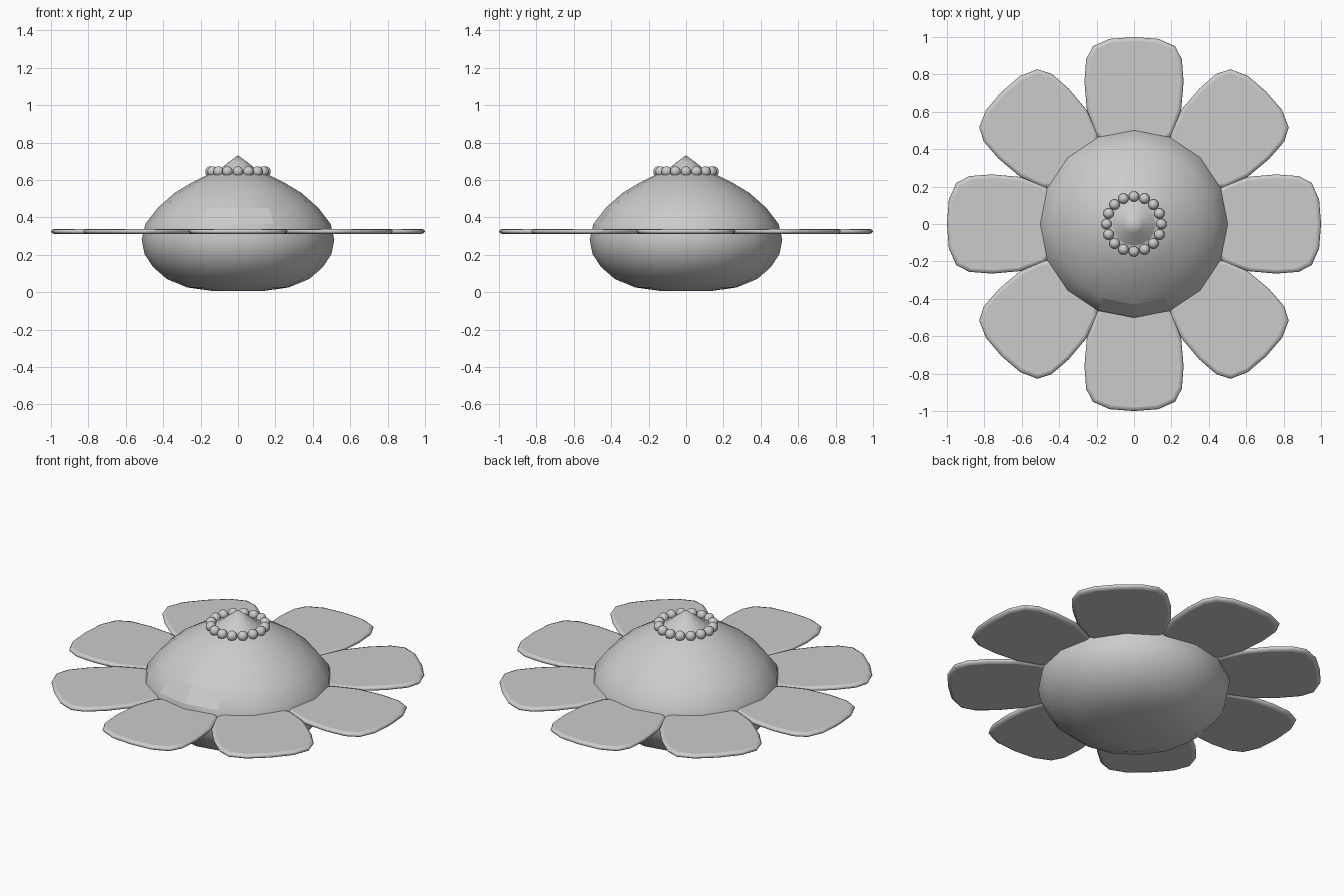
import bpy, bmesh, math
from mathutils import Matrix, Vector

if "Cube" in bpy.data.objects:
    bpy.data.objects.remove(bpy.data.objects["Cube"])

grey = bpy.data.materials.new("light_grey")
grey.diffuse_color = (0.6, 0.6, 0.6, 1)
grey.use_nodes = True
grey.node_tree.nodes["Principled BSDF"].inputs["Base Color"].default_value = grey.diffuse_color


def finish(name, bm):
    bmesh.ops.recalc_face_normals(bm, faces=bm.faces)
    mesh = bpy.data.meshes.new(name)
    bm.to_mesh(mesh)
    bm.free()
    mesh.materials.append(grey)
    ob = bpy.data.objects.new(name, mesh)
    bpy.context.collection.objects.link(ob)
    return ob


def lathe(name, profile, sides):
    """Revolve (radius, height) points; zero radius closes to a pole."""
    bm = bmesh.new()
    rings = []
    for r, z in profile:
        n = 1 if r == 0 else sides
        rings.append([bm.verts.new((r * math.cos(2 * math.pi * i / sides),
                                    r * math.sin(2 * math.pi * i / sides), z)) for i in range(n)])
    for a, b in zip(rings, rings[1:]):
        for i in range(sides):
            j = (i + 1) % sides
            quad = [a[i % len(a)], a[j % len(a)], b[j % len(b)], b[i % len(b)]]
            bm.faces.new(list(dict.fromkeys(quad)))
    for f in bm.faces:
        f.smooth = True
    return finish(name, bm)


# Squashed round body
body = lathe("body", [(0, 0.005), (0.14, 0.007), (0.27, 0.025), (0.38, 0.07), (0.455, 0.135),
                      (0.5, 0.205), (0.515, 0.28), (0.495, 0.365), (0.43, 0.45), (0.34, 0.53),
                      (0.24, 0.59), (0.14, 0.64), (0, 0.655)], 16)
# Flat facets on the front of the body
for p in body.data.polygons:
    if p.center.y < -0.4 and abs(p.center.x) < 0.15 and 0.36 < p.center.z < 0.45:
        p.use_smooth = False

# Pointed cap in the middle
lathe("cap", [(0.125, 0.635), (0.1, 0.655), (0.05, 0.695), (0, 0.732)], 16)

# Ring of beads around the cap
bm = bmesh.new()
for i in range(16):
    a = 2 * math.pi * i / 16
    at = Matrix.Translation((0.147 * math.cos(a), 0.147 * math.sin(a), 0.645))
    bmesh.ops.create_uvsphere(bm, u_segments=16, v_segments=10, radius=0.028, matrix=at)
for f in bm.faces:
    f.smooth = True
finish("bead_ring", bm)

# Eight flat petals with rounded rims
half = [(0.0, 1.0), (0.13, 0.99), (0.22, 0.95), (0.256, 0.88), (0.265, 0.76),
        (0.252, 0.61), (0.205, 0.48), (0.13, 0.40)]
outline = half + [(-x, y) for x, y in reversed(half[1:])]
middle = Vector((0, 0.72))
layers = [(0.93, 0.311), (0.98, 0.316), (1.0, 0.325), (0.98, 0.334), (0.93, 0.338)]
for k in range(8):
    bm = bmesh.new()
    turn = Matrix.Rotation(k * math.pi / 4, 4, 'Z')
    rings = []
    for s, z in layers:
        pts = [middle + (Vector(p) - middle) * s for p in outline]
        rings.append([bm.verts.new(turn @ Vector((p.x, p.y, z))) for p in pts])
    for a, b in zip(rings, rings[1:]):
        for i in range(len(a)):
            j = (i + 1) % len(a)
            bm.faces.new((a[i], a[j], b[j], b[i])).smooth = True
    bm.faces.new(rings[0])
    bm.faces.new(rings[-1])
    finish(f"petal_{k + 1}", bm)
